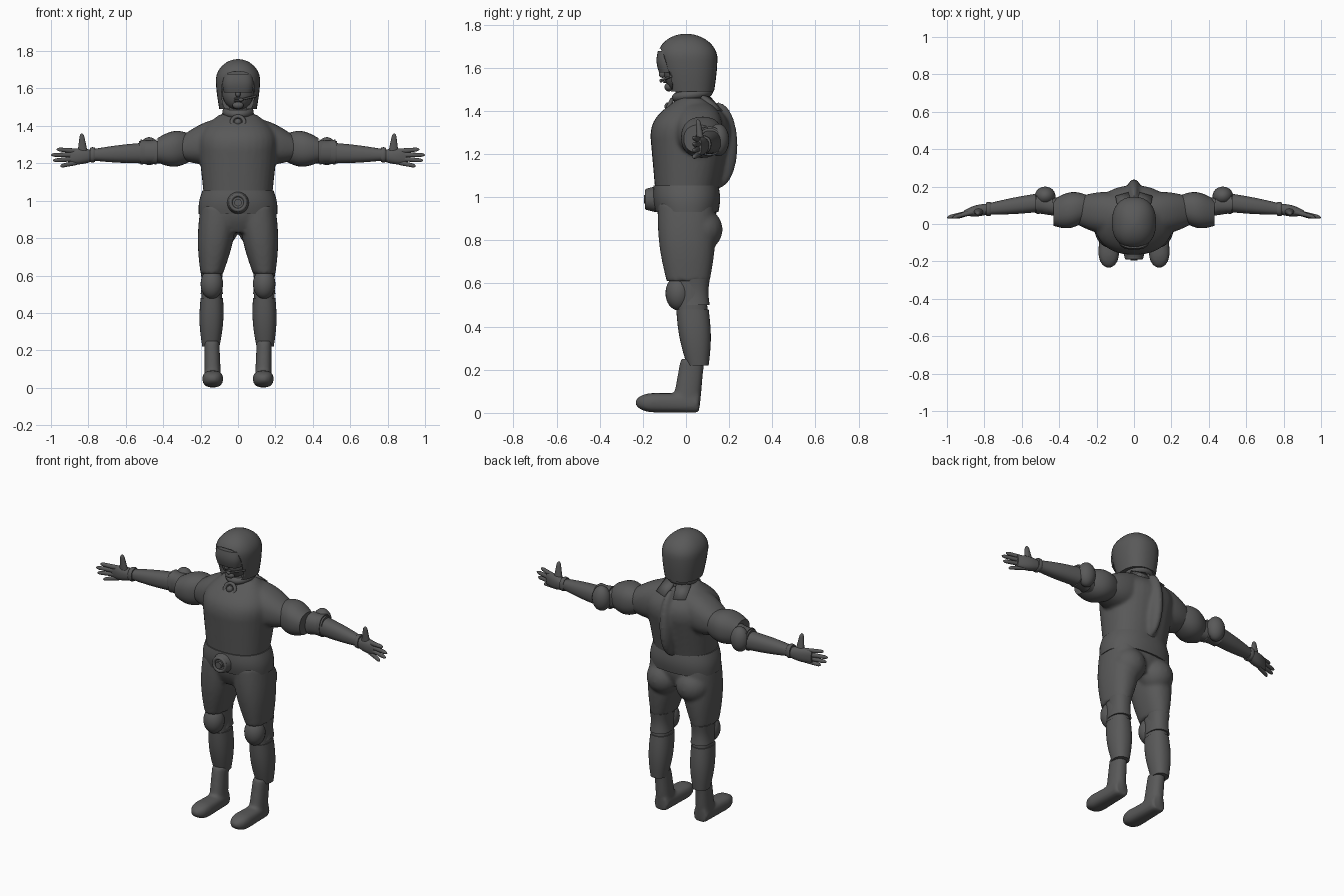
import bpy, bmesh, math
from mathutils import Matrix, Vector

if "Cube" in bpy.data.objects:
    bpy.data.objects.remove(bpy.data.objects["Cube"], do_unlink=True)

shade = (.1, .1, .1, 1)
grey = bpy.data.materials.new("dark grey")
grey.use_nodes = True
grey.diffuse_color = shade
grey.node_tree.nodes["Principled BSDF"].inputs["Base Color"].default_value = shade


def finish(name, mesh_builder, mirror=False, blend=False):
    """Turn a bmesh into a smooth object, optionally mirrored and fused into one skin."""
    bmesh.ops.recalc_face_normals(mesh_builder, faces=mesh_builder.faces)
    mesh = bpy.data.meshes.new(name)
    mesh_builder.to_mesh(mesh)
    mesh_builder.free()
    mesh.materials.append(grey)
    mesh.shade_smooth()
    mesh.set_sharp_from_angle(angle=math.radians(40))
    obj = bpy.data.objects.new(name, mesh)
    bpy.context.collection.objects.link(obj)
    if mirror:
        obj.modifiers.new("mirror", "MIRROR").use_mirror_merge = False
    if blend:
        fuse = obj.modifiers.new("fuse", "REMESH")
        fuse.mode = "VOXEL"
        fuse.voxel_size = .01
        fuse.use_smooth_shade = True
        obj.modifiers.new("soften", "SMOOTH").iterations = 5
    return obj


def fill_tube(builder, start, end, size, end_size=None, bulge=0, tip=0, power=2.3, sides=32, steps=16):
    """Sweep an oval from start to end along the dominant axis, swelling by bulge
    in the middle and rounding off the last part, whose share is tip."""
    start, end = Vector(start), Vector(end)
    size, end_size = Vector(size), Vector(end_size or size)
    path = end - start
    along = max(range(3), key=lambda i: abs(path[i]))
    across, upward = [i for i in range(3) if i != along]
    loops = []
    for step in range(steps + 1):
        t = step / steps
        if tip:
            t = 1 - (1 - t) ** 2
        radius = size.lerp(end_size, t) + Vector((bulge, bulge)) * math.sin(math.pi * t)
        if t > 1 - tip:
            radius *= max(.05, math.sqrt(1 - ((t - 1 + tip) / tip) ** 2))
        loop = []
        for side in range(sides):
            angle = math.tau * side / sides
            point = start.lerp(end, t)
            for axis, reach, wave in ((across, radius.x, math.cos(angle)), (upward, radius.y, math.sin(angle))):
                point[axis] += reach * math.copysign(abs(wave) ** (2 / power), wave)
            loop.append(builder.verts.new(point))
        loops.append(loop)
    for lower, upper in zip(loops, loops[1:]):
        for side in range(sides):
            builder.faces.new((lower[side - 1], lower[side], upper[side], upper[side - 1]))
    builder.faces.new(loops[0])
    builder.faces.new(loops[-1])


def fill_ball(builder, centre, size):
    place = Matrix.Translation(centre) @ Matrix.Diagonal((*size, 1))
    bmesh.ops.create_uvsphere(builder, u_segments=24, v_segments=16, radius=1, matrix=place)


def tube(name, *shape, mirror=False, **options):
    builder = bmesh.new()
    fill_tube(builder, *shape, **options)
    return finish(name, builder, mirror)


def ball(name, centre, size, mirror=False):
    builder = bmesh.new()
    fill_ball(builder, centre, size)
    finish(name, builder, mirror)


def hoop(name, centre, major, minor, tilt, stretch=1):
    bpy.ops.mesh.primitive_torus_add(location=centre, rotation=(math.radians(tilt), 0, 0),
                                     major_radius=major, minor_radius=minor,
                                     major_segments=36, minor_segments=12)
    obj = bpy.context.object
    obj.name = name
    obj.scale.y = stretch
    obj.data.materials.append(grey)
    obj.data.shade_smooth()


# Jacket: waist, chest, spine ridge and shoulders fused together
jacket = bmesh.new()
breast = (0, .02, 1.28)
fill_tube(jacket, (0, 0, 1), breast, (.18, .14), (.21, .185))
fill_tube(jacket, breast, (0, .03, 1.46), (.21, .185), (.1, .06), bulge=.04)
fill_ball(jacket, (0, .15, 1.24), (.045, .09, .2))
for side in (-1, 1):
    fill_tube(jacket, (side * .06, .05, 1.33), (side * .31, .07, 1.28), (.11, .12), (.07, .06), bulge=.02)
finish("jacket", jacket, blend=True)

# Trousers: hips, thighs and seat fused together
trousers = bmesh.new()
fill_tube(trousers, (0, 0, 1), (0, .01, .83), (.2, .13), (.13, .1), bulge=.02)
for side in (-1, 1):
    fill_tube(trousers, (side * .1, 0, .97), (side * .14, .01, .61), (.1, .13), (.06, .1), bulge=.015)
    fill_ball(trousers, (side * .1, .07, .85), (.1, .1, .1))
finish("trousers", trousers, blend=True)

# Belt with a round buckle
tube("belt", (0, 0, 1.055), (0, .005, .93), (.19, .15), (.21, .145), bulge=.008, sides=48)
tube("buckle_plate", (0, -.14, .99), (0, -.18, .99), (.06, .06), (.05, .05), power=2)
tube("buckle_centre", (0, -.14, .99), (0, -.195, .99), (.02, .02), power=2)
hoop("buckle_rim", (0, -.18, .99), major=.04, minor=.01, tilt=90)

# Lower legs
tube("knee", (.14, .02, .64), (.14, .03, .47), (.055, .07), mirror=True)
tube("knee_band", (.14, .04, .62), (.14, .04, .5), (.06, .07), bulge=-.006, mirror=True)
ball("knee_pad", (.14, -.035, .555), (.06, .06, .08), mirror=True)
tube("shin_guard", (.14, .03, .48), (.145, .055, .22), (.06, .075), (.046, .05), bulge=.01, mirror=True)

# Boots: shaft and rounded foot fused together
boot = bmesh.new()
fill_tube(boot, (.14, .03, .25), (.135, 0, .03), (.04, .055), (.045, .065))
fill_tube(boot, (.135, .06, .045), (.135, -.235, .048), (.045, .045), (.06, .045), tip=.3, power=2.6)
finish("boot", boot, mirror=True, blend=True)

# Arms
tube("sleeve_guard", (.24, .09, 1.285), (.43, .06, 1.27), (.06, .065), (.07, .065), bulge=.03, mirror=True)
tube("elbow", (.4, .09, 1.26), (.53, .11, 1.26), (.05, .06), mirror=True)
tube("elbow_band", (.435, .1, 1.26), (.52, .11, 1.26), (.056, .067), bulge=-.005, mirror=True)
ball("elbow_pad", (.475, .15, 1.265), (.055, .05, .075), mirror=True)
tube("forearm", (.5, .115, 1.255), (.78, .08, 1.245), (.05, .055), (.03, .03), bulge=.004, mirror=True)
tube("glove_cuff", (.765, .08, 1.245), (.79, .08, 1.245), (.035, .038), bulge=.003, mirror=True)
tube("palm", (.78, .08, 1.24), (.91, .06, 1.235), (.028, .03), (.012, .035), bulge=.01, mirror=True)

# Fingers fan out from the palm, thumb points up
fingers = {"index_finger": .97, "middle_finger": 1, "ring_finger": .99, "little_finger": .95}
for row, (name, reach) in enumerate(fingers.items()):
    root = (.86, .065, 1.265 - row * .02)
    end = (reach, .035, 1.275 - row * .03)
    tube(name, root, end, (.014, .014), (.01, .01), tip=.2, sides=16, mirror=True)
tube("thumb", (.83, .07, 1.24), (.835, .055, 1.36), (.03, .02), (.01, .01), tip=.15, sides=16, mirror=True)

# Neck and collar
tube("neck", (0, .02, 1.38), (0, .02, 1.54), (.09, .085), (.05, .06))
hoop("upper_collar", (0, .03, 1.475), major=.06, minor=.024, tilt=10, stretch=1.15)
hoop("lower_collar", (0, .025, 1.44), major=.055, minor=.02, tilt=10, stretch=1.15)
hoop("collar_ring", (0, -.08, 1.42), major=.034, minor=.01, tilt=65)
ball("collar_stud", (0, -.08, 1.42), (.02, .02, .02))

# Pointed flaps at the back of the collar
flap = bmesh.new()
corners = (.01, .11, 1.47), (.085, .075, 1.47), (.1, .15, 1.41), (.03, .17, 1.4)
flap.faces.new([flap.verts.new(corner) for corner in corners])
finish("collar_flap", flap, mirror=True).modifiers.new("thickness", "SOLIDIFY").thickness = .02

# Helmet with an arched face opening
helmet = tube("helmet", (0, .02, 1.49), (0, 0, 1.757), (.1, .11), (.115, .14), bulge=.01, tip=.43)
cutter = tube("opening_cutter", (0, -.3, 1.58), (0, -.03, 1.58), (.086, .11), power=3)
cutter.hide_render = True
opening = helmet.modifiers.new("opening", "BOOLEAN")
opening.object = cutter
bpy.context.view_layer.objects.active = helmet
bpy.ops.object.modifier_apply(modifier=opening.name)
bpy.data.objects.remove(cutter, do_unlink=True)

# Face, goggles and microphone
ball("face", (0, -.03, 1.58), (.085, .072, .095))
tube("goggles", (0, -.07, 1.578), (0, -.075, 1.678), (.075, .055), bulge=.009, power=2.8)
ball("nose", (0, -.108, 1.57), (.014, .018, .017))
ball("chin", (0, -.08, 1.51), (.03, .02, .02))
for lip, height in (("upper_lip", 1.546), ("lower_lip", 1.534)):
    ball(lip, (0, -.097, height), (.022, .009, .006))
tube("microphone_boom", (.1, -.07, 1.56), (.015, -.115, 1.54), (.006, .006), sides=12)
ball("microphone", (.015, -.115, 1.54), (.014, .008, .009))
